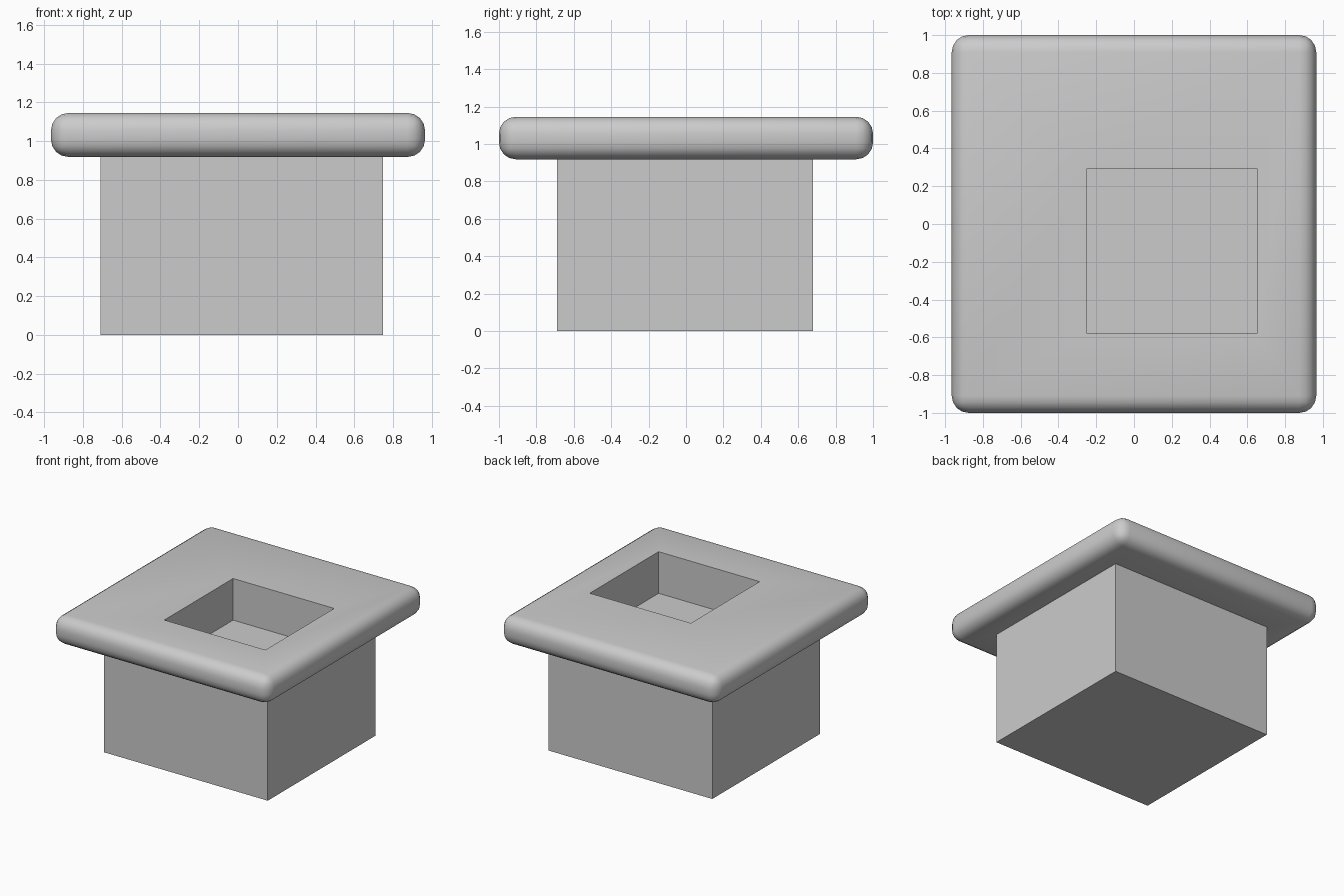
import bpy
import bmesh

if "Cube" in bpy.data.objects:
    bpy.data.objects.remove(bpy.data.objects["Cube"])


def box(name, x0, x1, y0, y1, z0, z1, round_by=0.0):
    """Axis-aligned block, optionally with all edges rounded."""
    bm = bmesh.new()
    bmesh.ops.create_cube(bm, size=1)
    for v in bm.verts:
        v.co.x = x1 if v.co.x > 0 else x0
        v.co.y = y1 if v.co.y > 0 else y0
        v.co.z = z1 if v.co.z > 0 else z0
    if round_by:
        bmesh.ops.bevel(bm, geom=bm.edges[:], offset=round_by, segments=4,
                        profile=0.5, affect='EDGES')
    mesh = bpy.data.meshes.new(name)
    bm.to_mesh(mesh)
    bm.free()
    ob = bpy.data.objects.new(name, mesh)
    bpy.context.collection.objects.link(ob)
    return ob


def combine(target, other, operation):
    """Apply a boolean and remove the helper."""
    mod = target.modifiers.new(operation, 'BOOLEAN')
    mod.operation = operation
    mod.solver = 'EXACT'
    mod.object = other
    bpy.context.view_layer.objects.active = target
    bpy.ops.object.modifier_apply(modifier=mod.name)
    bpy.data.objects.remove(other, do_unlink=True)


# Rounded top plate
holder = box("recessed_plate_block", -0.965, 0.965, -1.0, 1.0, 0.918, 1.145, 0.09)

# Sharp-edged body below, reaching slightly into the plate
body = box("body", -0.71, 0.748, -0.69, 0.68, 0.0, 1.0)
combine(holder, body, 'UNION')

# Off-centre square recess in the top
recess = box("recess_cutter", -0.25, 0.65, -0.58, 0.295, 0.81, 1.4)
recess.hide_render = True
combine(holder, recess, 'DIFFERENCE')

# Smooth rounded edges, keep the body and recess crisp
bpy.ops.object.select_all(action='DESELECT')
holder.select_set(True)
bpy.context.view_layer.objects.active = holder
bpy.ops.object.shade_smooth_by_angle(angle=0.7)
